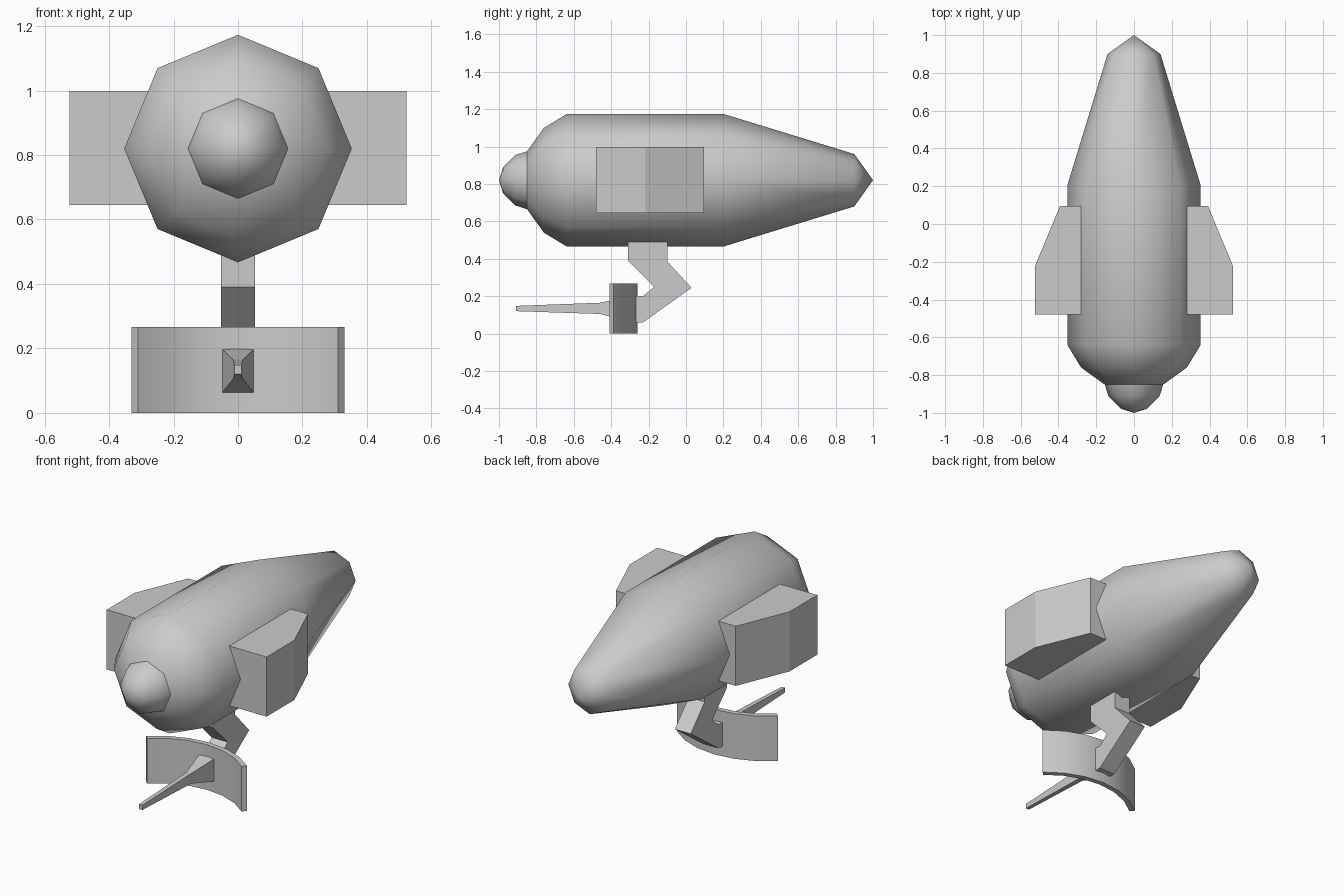
import bpy, bmesh, math
from mathutils import Vector

cube = bpy.data.objects.get("Cube")
if cube:
    bpy.data.objects.remove(cube, do_unlink=True)

grey = bpy.data.materials.new("plain grey")
grey.use_nodes = True
grey.diffuse_color = (0.6, 0.6, 0.6, 1)
grey.node_tree.nodes["Principled BSDF"].inputs["Base Color"].default_value = (0.6, 0.6, 0.6, 1)

AXIS_Z = 0.82


def finish(name, bm, smooth_angle=None):
    bmesh.ops.remove_doubles(bm, verts=bm.verts, dist=1e-5)
    bmesh.ops.recalc_face_normals(bm, faces=bm.faces)
    mesh = bpy.data.meshes.new(name)
    bm.to_mesh(mesh)
    bm.free()
    mesh.materials.append(grey)
    obj = bpy.data.objects.new(name, mesh)
    bpy.context.collection.objects.link(obj)
    if smooth_angle:
        bpy.ops.object.select_all(action='DESELECT')
        obj.select_set(True)
        bpy.context.view_layer.objects.active = obj
        bpy.ops.object.shade_smooth_by_angle(angle=math.radians(smooth_angle))
    return obj


def loft(name, rings, smooth_angle=None):
    """Skin a row of equal-length rings and cap both ends."""
    bm = bmesh.new()
    rows = [[bm.verts.new(p) for p in ring] for ring in rings]
    n = len(rows[0])
    for a, b in zip(rows, rows[1:]):
        for i in range(n):
            j = (i + 1) % n
            bm.faces.new((a[i], a[j], b[j], b[i]))
    bm.faces.new(rows[0])
    bm.faces.new(rows[-1])
    return finish(name, bm, smooth_angle)


def lathe(name, profile):
    """Spin a (y, radius) profile into eight sides, corner upwards."""
    bm = bmesh.new()
    verts = [bm.verts.new((0, y, AXIS_Z + r)) for y, r in profile]
    edges = [bm.edges.new(pair) for pair in zip(verts, verts[1:])]
    bmesh.ops.spin(bm, geom=verts + edges, cent=(0, 0, AXIS_Z), axis=(0, 1, 0),
                   angle=math.tau, steps=8, use_merge=True)
    return finish(name, bm, 60)


def prism(name, outline, axis, low, high):
    """Extrude a 2D outline along x (outline is y, z) or z (outline is x, y)."""
    place = (lambda p, h: (h, *p)) if axis == 'x' else (lambda p, h: (*p, h))
    return loft(name, [[place(p, h) for p in outline] for h in (low, high)])


# Main hull with rounded front and tapered tail, and the nose cap
lathe("hull", [(-0.88, 0), (-0.85, 0.155), (-0.76, 0.28), (-0.64, 0.353),
               (0.205, 0.353), (0.9, 0.14), (1.0, 0)])
lathe("nose_cap", [(-0.85, 0), (-0.85, 0.155), (-0.912, 0.135), (-0.978, 0.07), (-1.0, 0)])

# Side fins
fin = [(0.27, -0.48), (0.523, -0.48), (0.523, -0.22), (0.392, 0.095), (0.27, 0.095)]
for side, sign in (("left", 1), ("right", -1)):
    prism(side + "_fin", [(sign * x, y) for x, y in fin], 'z', 0.645, 0.998)

# Bent support arm under the hull
arm = [(-0.31, 0.49), (-0.1, 0.49), (-0.1, 0.385), (0.03, 0.245), (-0.23, 0.06),
       (-0.28, 0.06), (-0.28, 0.2), (-0.23, 0.2), (-0.17, 0.25), (-0.31, 0.39)]
prism("support_arm", arm, 'x', -0.052, 0.052)

# Curved shield, bowed towards the back
sections = []
for i in range(7):
    a = math.radians(-42 + 14 * i)
    corners = ((0.463, 0), (0.493, 0), (0.493, 0.267), (0.463, 0.267))
    sections.append([(r * math.sin(a), -0.753 + r * math.cos(a), z) for r, z in corners])
loft("curved_shield", sections, 30)

# Tapered spike in front of the shield
spike = [(-0.28, 0.052, 0.07, 0.13), (-0.46, 0.015, 0.03, 0.135), (-0.91, 0.011, 0.014, 0.134)]
loft("spike", [[(sx * w, y, z + sz * h) for sx, sz in ((-1, -1), (1, -1), (1, 1), (-1, 1))]
               for y, w, h, z in spike])
